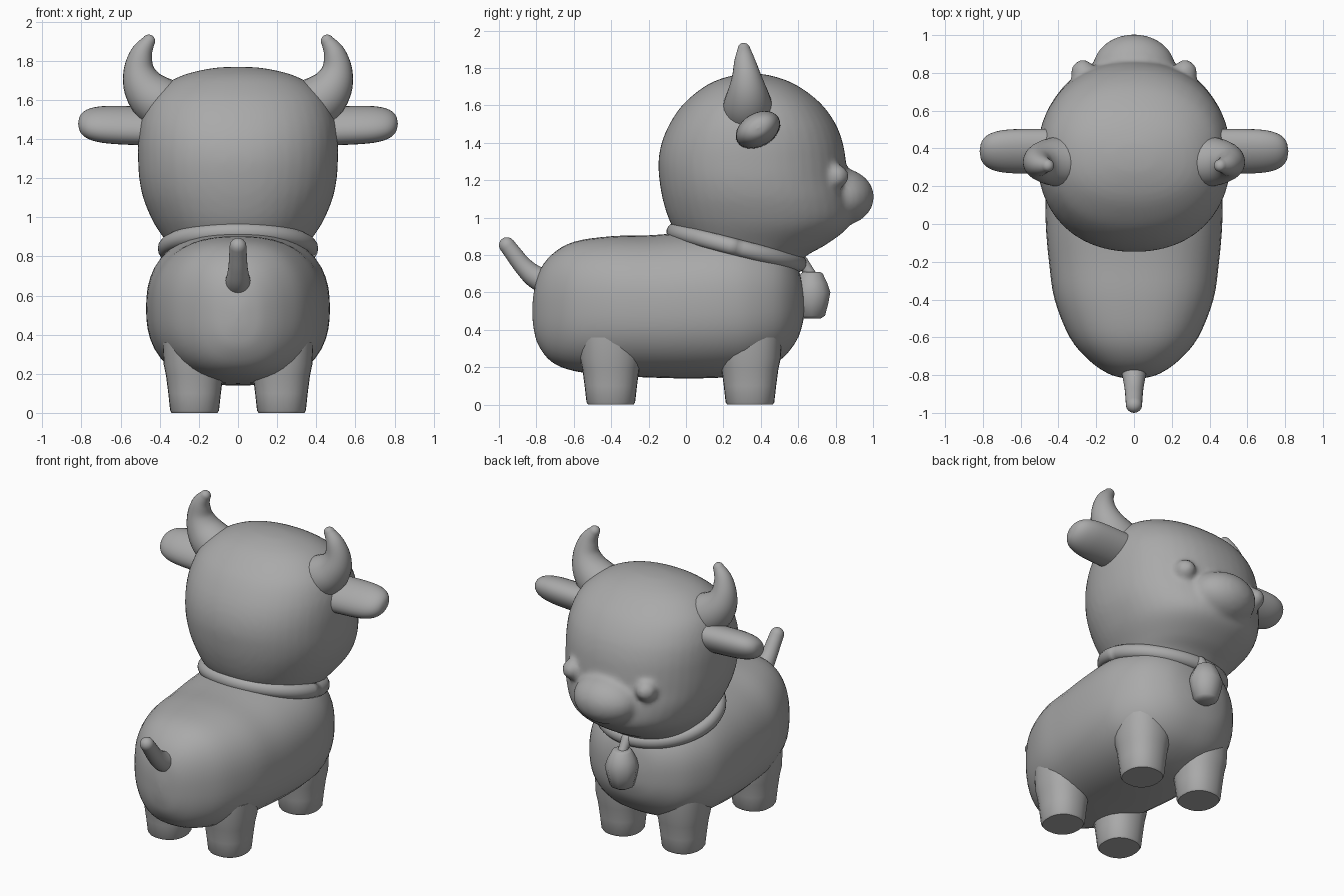
import bpy, bmesh, math
from mathutils import Vector, Matrix

if "Cube" in bpy.data.objects:
    bpy.data.objects.remove(bpy.data.objects["Cube"])

grey = bpy.data.materials.new("plain grey")
grey.diffuse_color = (0.4, 0.4, 0.4, 1)
grey.use_nodes = True
grey.node_tree.nodes["Principled BSDF"].inputs["Base Color"].default_value = grey.diffuse_color
X, Y, Z = Vector((1, 0, 0)), Vector((0, 1, 0)), Vector((0, 0, 1))


def finish(name, bm, angle=180):
    bmesh.ops.remove_doubles(bm, verts=bm.verts, dist=0.0005)
    bmesh.ops.recalc_face_normals(bm, faces=bm.faces)
    mesh = bpy.data.meshes.new(name)
    bm.to_mesh(mesh)
    bm.free()
    mesh.materials.append(grey)
    ob = bpy.data.objects.new(name, mesh)
    bpy.context.collection.objects.link(ob)
    bpy.ops.object.select_all(action='DESELECT')
    ob.select_set(True)
    bpy.context.view_layer.objects.active = ob
    bpy.ops.object.shade_smooth_by_angle(angle=math.radians(angle))
    return ob


def spline(rows, steps):
    """Catmull-Rom interpolation of rows of numbers."""
    if steps < 2:
        return rows
    out = []
    for i in range(len(rows) - 1):
        a, b = rows[max(i - 1, 0)], rows[i]
        c, d = rows[i + 1], rows[min(i + 2, len(rows) - 1)]
        for s in range(steps):
            t = s / steps
            out.append([q + 0.5 * t * (r - p + t * (2 * p - 5 * q + 4 * r - w + t * (3 * (q - r) + w - p)))
                        for p, q, r, w in zip(a, b, c, d)])
    return out + [rows[-1]]


def loft(bm, rings, sides=40, power=2.0):
    """Skin over rings given as (centre, axis u, axis v), superellipse section."""
    loops = []
    for c, u, v in rings:
        loop = []
        for k in range(sides):
            a = 2 * math.pi * k / sides
            ca, sa = math.cos(a), math.sin(a)
            f = (abs(ca) ** power + abs(sa) ** power) ** (-1 / power)
            loop.append(bm.verts.new(c + u * ca * f + v * sa * f))
        loops.append(loop)
    for p, q in zip(loops, loops[1:]):
        for k in range(sides):
            n = (k + 1) % sides
            bm.faces.new((p[k], p[n], q[n], q[k]))
    bm.faces.new(loops[0])
    bm.faces.new(loops[-1])


def tube(name, rows, side):
    """Round tube along (x, y, z, r) in the plane normal to side, with a domed tip."""
    rows = spline(rows, 5)
    pts = [Vector(r[:3]) for r in rows]
    rings = []
    for i, r in enumerate(rows):
        d = (pts[min(i + 1, len(pts) - 1)] - pts[max(i - 1, 0)]).normalized()
        rings.append((pts[i], side * r[3], d.cross(side) * r[3]))
    r = rows[-1][3]
    for a in (20, 40, 60, 75, 89.9):
        t = math.radians(a)
        rr = r * math.cos(t)
        rings.append((pts[-1] + d * r * math.sin(t), side * rr, d.cross(side) * rr))
    bm = bmesh.new()
    loft(bm, rings, 24)
    return finish(name, bm)


def ball(bm, centre, radii):
    m = Matrix.Translation(centre) @ Matrix.Diagonal((*radii, 1))
    bmesh.ops.create_uvsphere(bm, u_segments=32, v_segments=20, radius=1, matrix=m)


def fuse(ob, size, rounds):
    """Melt overlapping shells into one soft surface."""
    m = ob.modifiers.new("fuse", 'REMESH')
    m.mode, m.voxel_size, m.use_smooth_shade = 'VOXEL', size, True
    s = ob.modifiers.new("soften", 'SMOOTH')
    s.factor, s.iterations = 0.5, rounds


# body: rows of y, bottom z, top z, half width
body_rows = [(-.822, .49, .51, .002), (-.815, .41, .59, .06), (-.79, .32, .70, .14), (-.72, .23, .80, .24),
             (-.60, .18, .87, .34), (-.40, .155, .90, .42), (-.20, .145, .905, .45), (0, .14, .92, .467),
             (.20, .145, .93, .467), (.35, .165, .91, .44), (.50, .235, .85, .36), (.59, .34, .75, .24),
             (.625, .44, .62, .12), (.632, .51, .53, .002)]
bm = bmesh.new()
loft(bm, [(Vector((0, y, (b + t) / 2)), X * w, Z * ((t - b) / 2))
          for y, b, t, w in spline(body_rows, 4)], 48, 2.45)
finish("body", bm)

# legs: tapered, flared where they meet the belly
for label, y in (("front", .342), ("rear", -.402)):
    for side, s in (("left", -1), ("right", 1)):
        bm = bmesh.new()
        rows = [(0, .122), (.012, .13), (.1, .14), (.19, .152), (.25, .165), (.36, .17)]
        loft(bm, [(Vector((s * .222, y, z)), X * r * .96, Y * r) for z, r in rows], 24, 2.3)
        finish(f"{label}_{side}_leg", bm, 50)

# head with muzzle and eye bumps: rows of z, back y, front y, half width
head_rows = [(.74, .10, .58, .27), (.80, .03, .65, .31), (.85, -.01, .74, .345), (.93, -.06, .85, .405),
             (1.0, -.095, .89, .445), (1.10, -.125, .885, .485), (1.20, -.142, .865, .505), (1.30, -.147, .855, .511),
             (1.40, -.13, .838, .51), (1.50, -.088, .80, .495), (1.60, -.02, .73, .452), (1.68, .07, .635, .37),
             (1.73, .155, .545, .27), (1.762, .26, .44, .13), (1.77, .345, .355, .003)]
bm = bmesh.new()
loft(bm, [(Vector((0, (b + f) / 2, z)), X * w, Y * ((f - b) / 2))
          for z, b, f, w in spline(head_rows, 4)], 48, 2.2)
ball(bm, (0, .82, 1.11), (.22, .185, .155))
for s in (-1, 1):
    ball(bm, (s * .27, .80, 1.22), (.065, .07, .065))
fuse(finish("head", bm), .018, 5)

# horns and ears
for side, s in (("left", -1), ("right", 1)):
    tube(f"{side}_horn", [(s * x, y, z, r) for x, y, z, r in
                          [(.34, .33, 1.55, .14), (.43, .33, 1.61, .128), (.485, .33, 1.68, .105),
                           (.506, .325, 1.76, .078), (.492, .315, 1.84, .056), (.457, .31, 1.90, .034)]], Y)
    tilt = math.radians(30)
    u = Vector((0, math.cos(tilt), math.sin(tilt))) * .128
    v = Vector((0, -math.sin(tilt), math.cos(tilt))) * .088
    bm = bmesh.new()
    loft(bm, [(Vector((s * x, .385, 1.45 + .035 * x)), u * k, v * k) for x, k in
              spline([(.36, 1), (.5, 1), (.64, .98), (.72, .9), (.775, .72), (.807, .42), (.817, .01)], 4)], 28)
    finish(f"{side}_ear", bm)

# tail
tube("tail", [(0, -.70, .64, .075), (0, -.80, .68, .062), (0, -.87, .74, .05),
              (0, -.925, .81, .045), (0, -.957, .852, .043)], X)

# collar: tilted ring, lower at the chest
bm = bmesh.new()
low = Matrix.Rotation(math.radians(-14.4), 3, 'X')
rings = []
for k in range(65):
    a = 2 * math.pi * k / 64
    out = Vector((math.cos(a), math.sin(a), 0))
    c = Vector((.37 * out.x, .345 * out.y, 0))
    rings.append((Vector((0, .27, .84)) + low @ c, low @ out * .04, low @ Z * .045))
loft(bm, rings, 16)
finish("collar", bm)

# bell with its hanger
bm = bmesh.new()
loft(bm, [(Vector((0, .672, z)), X * r, Y * r) for z, r in
          [(.46, .05), (.475, .075), (.54, .093), (.60, .105), (.65, .088), (.70, .062), (.708, .05)]], 10)
finish("bell", bm, 60)
tube("bell_hanger", [(0, .67, .69, .03), (0, .65, .72, .03), (0, .62, .76, .035)], X)
